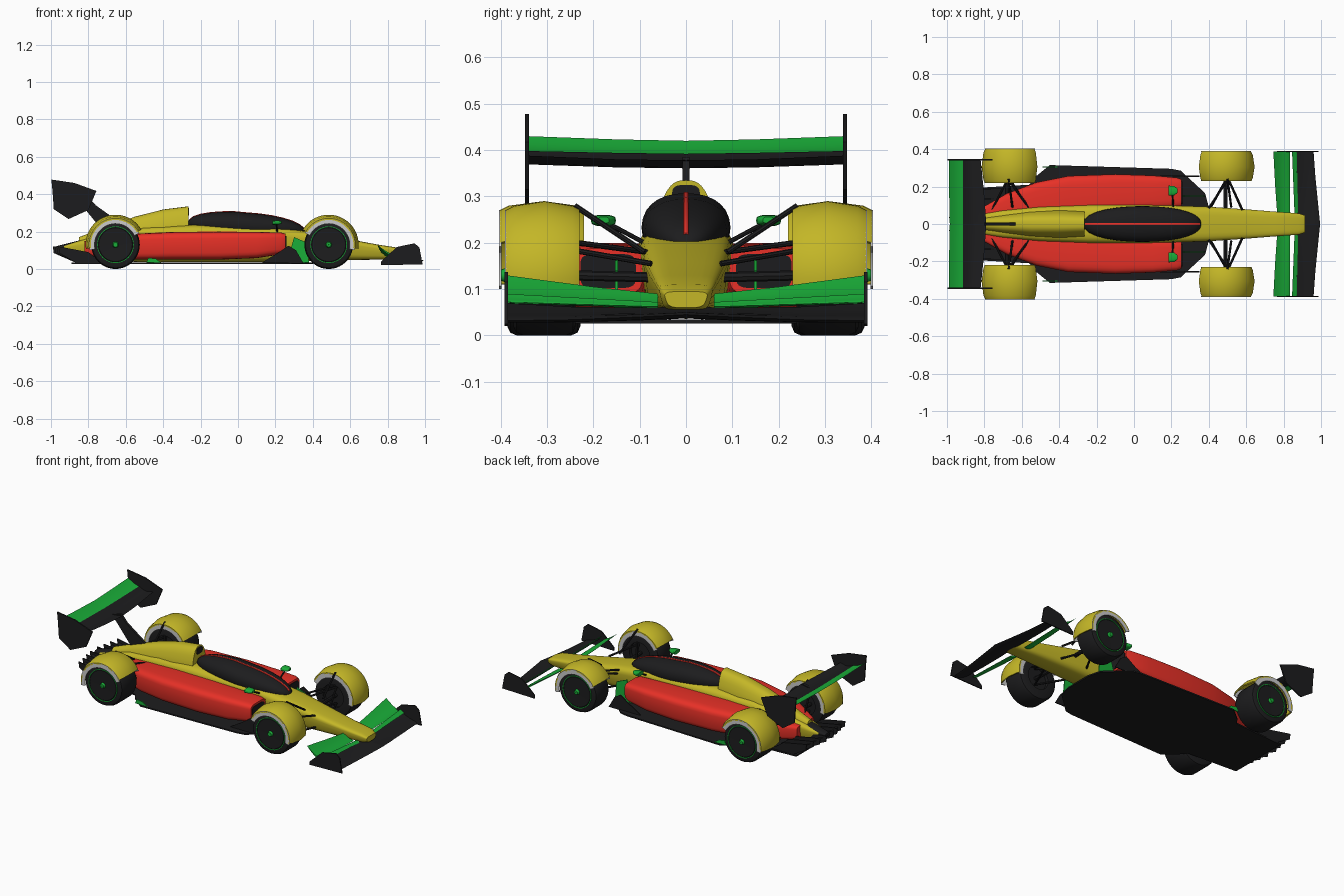
import bpy, bmesh
from math import sin, cos, pi, radians, copysign
from mathutils import Vector


def material(name, rgb):
    m = bpy.data.materials.new(name)
    m.diffuse_color = (*rgb, 1)
    return m


YELLOW = material("yellow", (0.55, 0.47, 0.02))
RED = material("red", (0.8, 0.03, 0.02))
BLACK = material("black", (0.012, 0.012, 0.013))
GREEN = material("green", (0.01, 0.42, 0.04))


def finish(name, bm, mat, mirror, angle=35):
    bmesh.ops.recalc_face_normals(bm, faces=bm.faces)
    me = bpy.data.meshes.new(name)
    bm.to_mesh(me)
    bm.free()
    ob = bpy.data.objects.new(name, me)
    bpy.context.collection.objects.link(ob)
    if mat:
        me.materials.append(mat)
    bpy.ops.object.select_all(action='DESELECT')
    ob.select_set(True)
    bpy.context.view_layer.objects.active = ob
    bpy.ops.object.shade_smooth_by_angle(angle=radians(angle))
    if mirror:
        ob.modifiers.new("mirror", 'MIRROR').use_axis = (False, True, False)
    return ob


def skin(name, rings, mat, mirror=False, caps=True, loop=False):
    """Join closed rings of points into a surface."""
    bm = bmesh.new()
    vs = [[bm.verts.new(p) for p in r] for r in rings]
    n = len(vs[0])
    pairs = list(zip(vs, vs[1:])) + ([(vs[-1], vs[0])] if loop else [])
    for a, b in pairs:
        for i in range(n):
            bm.faces.new((a[i], a[(i + 1) % n], b[(i + 1) % n], b[i]))
    if caps and not loop:
        bm.faces.new(vs[0])
        bm.faces.new(vs[-1])
    return finish(name, bm, mat, mirror)


def loft(name, stations, mat, power=3, mirror=False, taper=1.0, n=28):
    """Stations along x: (x, centre y, half width, bottom z, top z)."""
    rings = []
    for x, yc, w, z0, z1 in stations:
        ring = []
        for i in range(n):
            a = 2 * pi * i / n
            c, s = [copysign(abs(v) ** (2 / power), v) for v in (cos(a), sin(a))]
            k = 1 + (taper - 1) * (1 - s) / 2
            ring.append((x, yc + w * c * k, (z0 + z1) / 2 + (z1 - z0) / 2 * s))
        rings.append(ring)
    return skin(name, rings, mat, mirror)


def plate(name, outline, y, t, mat, mirror=True):
    """Upright plate from an x-z outline."""
    return skin(name, [[(x, y + d, z) for x, z in outline] for d in (-t / 2, t / 2)], mat, mirror)


def slab(name, outline, z, t, mat):
    """Flat plate from half an x-y outline, mirrored by hand."""
    full = outline + [(x, -y) for x, y in reversed(outline)]
    return skin(name, [[(x, y, h) for x, y in full] for h in (z, z + t)], mat)


def revolve(name, profile, cx, cz, mat, a0=0, a1=360, steps=40):
    """Spin a closed (y, radius) profile about the axle."""
    whole = a1 - a0 == 360
    rings = []
    for i in range(steps if whole else steps + 1):
        a = radians(a0 + (a1 - a0) * i / steps)
        rings.append([(cx + r * cos(a), y, cz + r * sin(a)) for y, r in profile])
    return skin(name, rings, mat, True, loop=whole)


def wing(name, sections, mat, thick, camber, mirror=True, n=8):
    """Aerofoil sections: (y, lead x, lead z, trail x, trail z)."""
    rings = []
    for y, xa, za, xb, zb in sections:
        ring = []
        for i in range(2 * n):
            t, side = (i / n, 1) if i <= n else (2 - i / n, -1)
            h = side * thick * (t ** 0.5) * (1 - t) * 1.3 - camber * sin(pi * t)
            ring.append((xa + (xb - xa) * t, y, za + (zb - za) * t + h))
        rings.append(ring)
    return skin(name, rings, mat, mirror)


def rod(name, a, b, r, mat=BLACK):
    a, b = Vector(a), Vector(b)
    q = (b - a).to_track_quat('Z', 'Y')
    rings = [[p + q @ Vector((r * cos(k * pi / 4), r * sin(k * pi / 4), 0)) for k in range(8)] for p in (a, b)]
    return skin(name, rings, mat, True)


# central body, engine cover and canopy
loft("body", [(0.915, 0, 0.05, 0.06, 0.095), (0.88, 0, 0.062, 0.052, 0.11), (0.75, 0, 0.072, 0.05, 0.13),
              (0.6, 0, 0.085, 0.048, 0.158), (0.4, 0, 0.1, 0.042, 0.197), (0.2, 0, 0.108, 0.038, 0.225),
              (0, 0, 0.112, 0.036, 0.232), (-0.25, 0, 0.11, 0.036, 0.237), (-0.5, 0, 0.1, 0.036, 0.225),
              (-0.7, 0, 0.08, 0.045, 0.195), (-0.85, 0, 0.055, 0.06, 0.15), (-0.93, 0, 0.035, 0.08, 0.125)],
     YELLOW, 4, taper=0.75)
loft("engine_cover", [(-0.265, 0, 0.042, 0.18, 0.335), (-0.4, 0, 0.046, 0.18, 0.318), (-0.55, 0, 0.042, 0.17, 0.28),
                      (-0.7, 0, 0.032, 0.15, 0.228), (-0.85, 0, 0.02, 0.1, 0.17)], YELLOW, 3, taper=1.9)
loft("air_intake", [(-0.262, 0, 0.03, 0.285, 0.325), (-0.3, 0, 0.03, 0.285, 0.325)], BLACK)
canopy, stripe = [], []
for i in range(15):
    t = -1 + 2 * i / 14
    x, k = 0.045 + 0.315 * sin(t * pi / 2), max(0.02, cos(t * pi / 2))
    base = 0.215 - 0.05 * (x - 0.045)
    top = base + (0.09 if x < 0.045 else 0.085) * k ** (0.7 if x < 0.045 else 1.0)
    canopy.append((x, 0, 0.096 * k ** 0.85, base - 0.05 * k, top))
    if 0 < i < 14:
        stripe.append((x, 0, 0.006, top - 0.02, top + 0.003))
loft("canopy", canopy, BLACK, 2.2)
loft("canopy_stripe", stripe, RED, 5, n=12)

# sidepods with dark inlets
loft("sidepod", [(0.255, 0.165, 0.075, 0.09, 0.188), (0.23, 0.168, 0.082, 0.078, 0.195), (0.1, 0.17, 0.092, 0.058, 0.198),
                 (-0.1, 0.165, 0.104, 0.05, 0.2), (-0.35, 0.148, 0.112, 0.05, 0.198), (-0.52, 0.122, 0.104, 0.05, 0.19),
                 (-0.68, 0.085, 0.08, 0.055, 0.175), (-0.82, 0.04, 0.045, 0.07, 0.15)], RED, 4.5, True, 0.93)
loft("sidepod_inlet", [(0.258, 0.168, 0.06, 0.102, 0.176), (0.23, 0.168, 0.06, 0.102, 0.176)], BLACK, 5, True)

# floor, bargeboards and diffuser
slab("floor", [(0.4, 0.09), (0.38, 0.165), (0.25, 0.285), (0.2, 0.295), (-0.45, 0.315), (-0.53, 0.25),
               (-0.56, 0.21), (-0.89, 0.19)], 0.026, 0.008, BLACK)
plate("floor_edge_fin", [(-0.49, 0.034), (-0.41, 0.034), (-0.44, 0.055), (-0.48, 0.06)], 0.305, 0.006, GREEN)
plate("bargeboard", [(0.12, 0.03), (0.35, 0.03), (0.31, 0.1), (0.27, 0.125), (0.22, 0.09)], 0.255, 0.006, BLACK)
plate("turning_vane", [(0.26, 0.03), (0.38, 0.03), (0.37, 0.14), (0.3, 0.17)], 0.15, 0.006, GREEN)
wing("diffuser_ramp", [(0, -0.7, 0.04, -0.975, 0.11), (0.19, -0.7, 0.04, -0.94, 0.1)], BLACK, 0.012, 0.01)
for i, y in enumerate((0.035, 0.085, 0.135, 0.188)):
    plate(f"diffuser_fin_{i + 1}", [(-0.72, 0.03), (-0.87, 0.035), (-0.985 + 0.01 * i, 0.085), (-0.99 + 0.01 * i, 0.12),
                                    (-0.93, 0.115), (-0.8, 0.09)], y, 0.006, BLACK)
loft("rear_structure", [(-0.8, 0, 0.05, 0.09, 0.165), (-0.97, 0, 0.022, 0.095, 0.122)], BLACK)

# wheels and fenders
for tag, cx, y0, y1, a0, a1 in (("front", 0.485, 0.238, 0.372, -8, 150), ("rear", -0.655, 0.228, 0.385, 30, 188)):
    cz, R = 0.13, 0.13
    revolve(tag + "_tyre", [(y0, 0.07), (y0, 0.11), (y0 + 0.006, 0.124), (y0 + 0.02, R), (y1 - 0.02, R),
                            (y1 - 0.006, 0.124), (y1, 0.112), (y1, 0.07)], cx, cz, BLACK)
    revolve(tag + "_wheel_disc", [(y0 + 0.02, 0.001), (y0 + 0.02, 0.075), (y1 - 0.004, 0.098), (y1 + 0.003, 0.09),
                                  (y1 + 0.001, 0.03), (y1 + 0.001, 0.001)], cx, cz, BLACK)
    revolve(tag + "_rim_line", [(y1 - 0.002, 0.094), (y1 + 0.004, 0.094), (y1 + 0.004, 0.098), (y1 - 0.002, 0.098)],
            cx, cz, GREEN)
    revolve(tag + "_wheel_nut", [(y1, 0.001), (y1, 0.017), (y1 + 0.014, 0.012), (y1 + 0.014, 0.001)], cx, cz, GREEN, steps=16)
    ya, yb, ym = y0 - 0.008, y1 + 0.018, (y0 + y1) / 2
    shell = [(ya, 0.143), (ya + 0.015, 0.15), (ym, 0.16), (yb - 0.02, 0.15), (yb, 0.14)]
    revolve(tag + "_fender", shell + [(y, r - 0.008) for y, r in reversed(shell)], cx, cz, YELLOW, a0, a1, 28)
    for side, y, d in (("inner", ya, 0.005), ("outer", yb, -0.005)):
        revolve(f"{tag}_fender_{side}_side", [(y, 0.141), (y + d, 0.141), (y + d, 0.112), (y, 0.112)],
                cx, cz, None, a0 - 4, a1 + 4, 28)

# suspension arms and mirrors
for tag, hub, inner in (("front", 0.5, (0.4, 0.58)), ("rear", -0.67, (-0.56, -0.76))):
    for i, x in enumerate(inner):
        rod(f"{tag}_upper_arm_{i + 1}", (x, 0.075, 0.155), (hub, 0.25, 0.185), 0.006)
        rod(f"{tag}_lower_arm_{i + 1}", (x, 0.07, 0.08), (hub, 0.25, 0.085), 0.006)
    rod(f"{tag}_push_rod", (inner[0], 0.085, 0.18), (hub, 0.235, 0.2), 0.006)
    rod(f"{tag}_fender_stay", (hub + 0.02, 0.09, 0.18), (hub, 0.24, 0.28), 0.006)
    rod(f"{tag}_axle", (hub - 0.01, 0.05, 0.125), (hub - 0.01, 0.26, 0.13), 0.011)
loft("mirror", [(0.232, 0.178, 0.012, 0.242, 0.256), (0.215, 0.178, 0.025, 0.237, 0.259),
                (0.185, 0.178, 0.027, 0.236, 0.26)], GREEN, 3, True, n=16)
rod("mirror_stay", (0.21, 0.09, 0.2), (0.205, 0.17, 0.243), 0.005)

# rear wing
wing("rear_wing_main", [(0, -0.79, 0.378, -0.915, 0.392), (0.15, -0.8, 0.38, -0.915, 0.394),
                        (0.343, -0.82, 0.388, -0.915, 0.398)], BLACK, 0.012, 0.018)
wing("rear_wing_flap", [(0, -0.9, 0.383, -0.985, 0.42), (0.15, -0.9, 0.385, -0.988, 0.423),
                        (0.343, -0.9, 0.39, -0.99, 0.43)], GREEN, 0.008, 0.008)
plate("rear_wing_endplate", [(-0.998, 0.478), (-0.875, 0.46), (-0.757, 0.417), (-0.8, 0.315), (-0.906, 0.267),
                             (-0.985, 0.32), (-0.992, 0.42)], 0.343, 0.008, BLACK)
plate("rear_wing_pillar", [(-0.62, 0.24), (-0.72, 0.2), (-0.86, 0.372), (-0.8, 0.385), (-0.76, 0.34)],
      0, 0.016, BLACK, False)

# front wing
wing("front_wing_main", [(0, 0.995, 0.045, 0.87, 0.062), (0.1, 0.985, 0.04, 0.868, 0.06), (0.25, 0.97, 0.034, 0.865, 0.062),
                         (0.388, 0.96, 0.032, 0.86, 0.07)], BLACK, 0.014, 0.008)
wing("front_wing_trim", [(0.06, 0.878, 0.062, 0.858, 0.072), (0.388, 0.87, 0.072, 0.845, 0.09)], GREEN, 0.004, 0.002)
wing("front_wing_flap", [(0.06, 0.835, 0.06, 0.765, 0.09), (0.2, 0.835, 0.065, 0.755, 0.105),
                         (0.388, 0.835, 0.07, 0.745, 0.13)], GREEN, 0.01, 0.008)
plate("front_wing_endplate", [(0.765, 0.02), (0.987, 0.025), (0.97, 0.115), (0.944, 0.137), (0.85, 0.118),
                              (0.765, 0.04)], 0.388, 0.007, BLACK)
